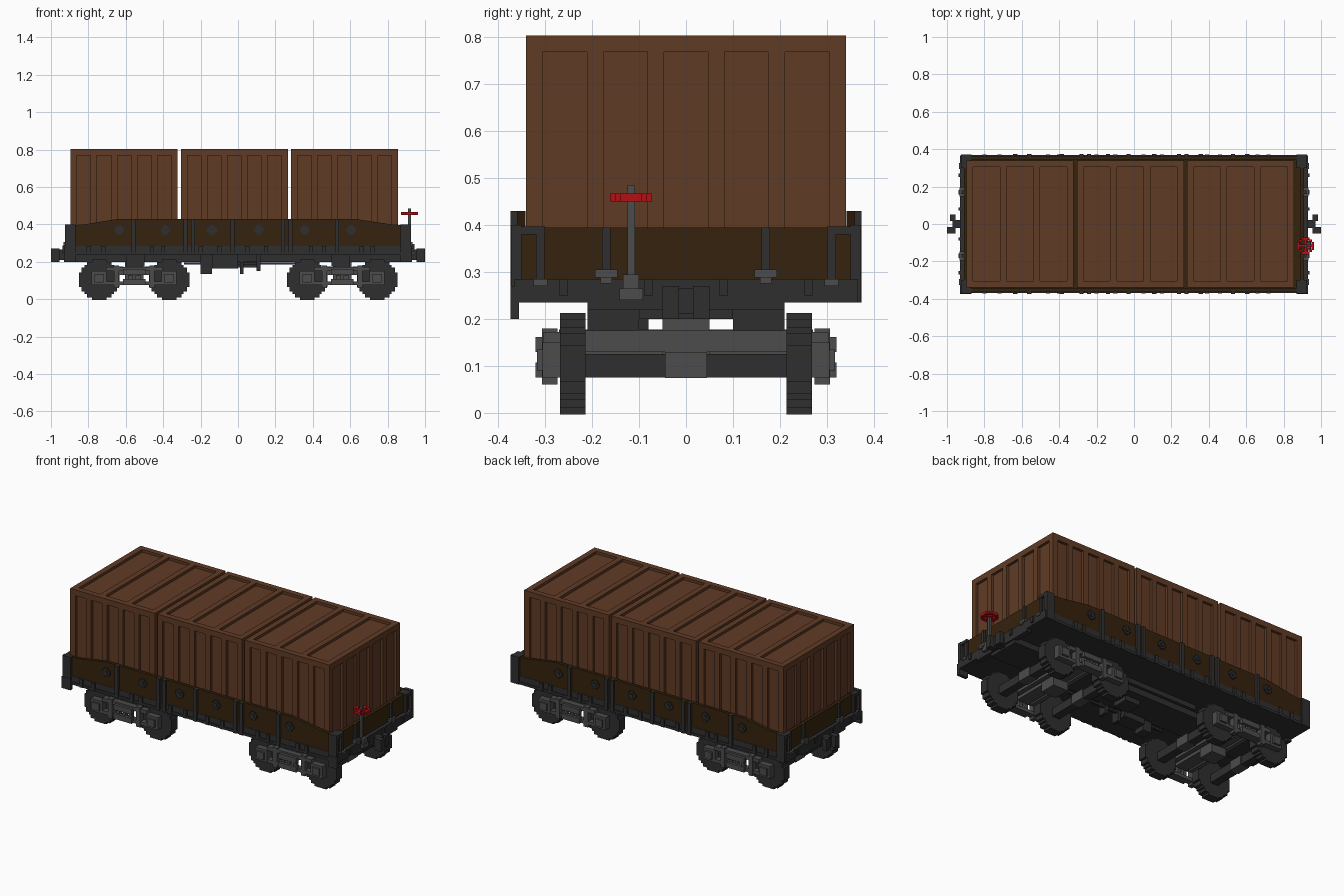
import bpy
import bmesh
from mathutils import Matrix, Vector

default_cube = bpy.data.objects.get("Cube")
if default_cube:
    bpy.data.objects.remove(default_cube, do_unlink=True)


def make_material(name, red, green, blue):
    material = bpy.data.materials.new(name)
    material.use_nodes = True
    material.diffuse_color = (red, green, blue, 1)
    shader = next(n for n in material.node_tree.nodes if n.type == "BSDF_PRINCIPLED")
    shader.inputs["Base Color"].default_value = (red, green, blue, 1)
    return material


crate_brown = make_material("crate brown", .117, .044, .018)
plank_brown = make_material("dark plank brown", .036, .016, .004)
iron_dark = make_material("dark iron", .028, .028, .028)
iron_light = make_material("light iron", .072, .072, .072)
signal_red = make_material("signal red", .45, .005, .008)


class Part:
    """Collects blocks and extruded outlines into one mesh object."""

    def __init__(self, name, material):
        self.name, self.material, self.bm = name, material, bmesh.new()

    def box(self, x, y, z):
        """Adds a block from three (low, high) spans."""
        spans = [sorted(span) for span in (x, y, z)]
        centre = Vector([(low + high) / 2 for low, high in spans])
        size = Vector([high - low for low, high in spans])
        bmesh.ops.create_cube(self.bm, size=1,
                              matrix=Matrix.Translation(centre) @ Matrix.Diagonal(size).to_4x4())

    def block(self, x, y, z, half_x, half_y):
        """Adds a block around a centre x and y with a height span."""
        self.box((x - half_x, x + half_x), (y - half_y, y + half_y), z)

    def outline(self, points, y):
        """Extrudes an x-z outline across a y span."""
        face = self.bm.faces.new([self.bm.verts.new((px, y[0], pz)) for px, pz in points])
        extruded = bmesh.ops.extrude_face_region(self.bm, geom=[face])["geom"]
        moved = [v for v in extruded if isinstance(v, bmesh.types.BMVert)]
        bmesh.ops.translate(self.bm, verts=moved, vec=(0, y[1] - y[0], 0))

    def finish(self):
        bmesh.ops.recalc_face_normals(self.bm, faces=self.bm.faces)
        mesh = bpy.data.meshes.new(self.name)
        self.bm.to_mesh(mesh)
        self.bm.free()
        mesh.materials.append(self.material)
        thing = bpy.data.objects.new(self.name, mesh)
        bpy.context.collection.objects.link(thing)


def stepped_circle(x, z, radius, quarter):
    """Blocky circle: one quarter outline repeated by quarter turns."""
    points = []
    for turn in range(4):
        for a, b in quarter:
            for _ in range(turn):
                a, b = -b, a
            points.append((x + a * radius, z + b * radius))
    return points


COARSE = [(1, -.4), (1, .4), (.7, .4), (.7, .7), (.4, .7)]
FINE = [(1, -.36), (1, .36), (.88, .36), (.88, .6), (.72, .6),
        (.72, .72), (.6, .72), (.6, .88), (.36, .88)]
BOTH = (-1, 1)


def edges(low, high, panels, border, gap):
    """Spans of the raised bars left around equal sunken panels."""
    width = (high - low - 2 * border - gap * (panels - 1)) / panels
    bars = [(low, low + border)]
    for i in range(1, panels):
        start = low + border + i * width + (i - 1) * gap
        bars.append((start, start + gap))
    return bars + [(high - border, high)]


# Three crates: sunken core with raised bars on sides, ends and lid
DEPTH, BORDER, WIDE, BASE, TOP = .016, .035, .34, .285, .803
for label, left in (("left", -.895), ("middle", -.306), ("right", .283)):
    crate = Part(label + "_crate", crate_brown)
    right = left + .572
    crate.box((left + DEPTH, right - DEPTH), (DEPTH - WIDE, WIDE - DEPTH), (BASE, TOP - DEPTH))
    for side in BOTH:
        skin_y = (side * WIDE, side * (WIDE - DEPTH))
        for bar in edges(left, right, 5, BORDER, BORDER):
            crate.box(bar, skin_y, (BASE, TOP))
        crate.box((left, right), skin_y, (TOP - BORDER, TOP))
        crate.box((left, right), (side * WIDE, side * (WIDE - BORDER)), (TOP - DEPTH, TOP))
    for skin_x in ((left, left + DEPTH), (right - DEPTH, right)):
        for bar in edges(-WIDE, WIDE, 5, BORDER, BORDER):
            crate.box(skin_x, bar, (BASE, TOP))
        crate.box(skin_x, (-WIDE, WIDE), (TOP - BORDER, TOP))
    for bar in edges(left, right, 3, BORDER, BORDER):
        crate.box(bar, (-WIDE, WIDE), (TOP - DEPTH, TOP))
    crate.finish()

# Plank tray: floor, sloped-top sides and lower ends
tray = Part("plank_tray", plank_brown)
tray.box((-.9, .9), (-.35, .35), (.27, .29))
side_shape = [(-.91, .28), (.91, .28), (.91, .395), (.82, .4), (.62, .43),
              (-.64, .43), (-.82, .4), (-.91, .395)]
for side in BOTH:
    tray.outline(side_shape, (side * .342, side * .36))
    tray.box((side * .89, side * .91), (-.342, .342), (.28, .395))
tray.finish()

# Underframe: deck, sills, centre beam and cross bearers
frame = Part("underframe", iron_dark)
frame.box((-.92, .92), (-.362, .362), (.235, .285))
frame.box((-.92, .92), (-.1, .1), (.2, .235))
for end in BOTH:
    frame.box((end * .88, end * .93), (-.365, .365), (.235, .285))
    frame.box((end * .9, end * .93), (-.21, .21), (.22, .235))
    for side in BOTH:
        frame.box((end * .5, end * .6), (side * .1, side * .21), (.175, .235))
        frame.box((end * .87, end * .925), (side * .35, side * .372), (.235, .4))
        frame.box((end * .87, end * .925), (side * .3, side * .372), (.38, .397))
for side in BOTH:
    frame.box((-.91, .91), (side * .355, side * .368), (.235, .25))
frame.box((-.93, -.87), (-.374, -.355), (.2, .27))
frame.box((.87, .93), (-.374, -.355), (.2, .27))
frame.finish()

# Side stakes, with short brackets along the sill
stakes = Part("side_stakes", iron_dark)
for side in BOTH:
    for x in (-.56, -.28, -.24, -.03, .24, .28, .53):
        stakes.block(x, side * .364, (.235, .43), .011, .01)
    for x in (-.8, -.72, -.46, -.4, -.2, -.1, .05, .15, .39, .46, .66, .72):
        stakes.block(x, side * .364, (.235, .285), .011, .008)
stakes.finish()

# End stakes and hinges
end_stakes = Part("end_stakes", iron_dark)
hinges = Part("end_hinges", iron_light)
for end in BOTH:
    for y in (-.31, -.17, .17, .31):
        end_stakes.block(end * .914, y, (.27, .395), .008, .009)
    for y in (-.26, -.08, .08, .26):
        end_stakes.block(end * .93, y, (.25, .285), .008, .009)
    for y in (-.17, .17):
        hinges.block(end * .92, y, (.288, .305), .012, .024)
        hinges.block(end * .925, y, (.275, .288), .012, .012)
    for y in (-.31, .31):
        hinges.block(end * .925, y, (.27, .285), .01, .015)
end_stakes.finish()
hinges.finish()

# Bolt heads on the planks
bolts = Part("side_bolts", iron_dark)
for side in BOTH:
    for i in range(6):
        x = -.635 + i * .248
        bolts.outline(stepped_circle(x, .37, .026, COARSE), (side * .355, side * .368))
        bolts.outline(stepped_circle(x, .37, .012, COARSE), (side * .368, side * .374))
bolts.finish()

# Couplers
couplers = Part("couplers", iron_dark)
for end in BOTH:
    couplers.box((end * .92, end * .97), (-.022, .022), (.21, .265))
    couplers.box((end * .955, end), (-.05, -.015), (.2, .27))
    couplers.box((end * .955, end * .985), (.015, .05), (.2, .27))
couplers.finish()

# Brake gear hung beneath the deck
brakes = Part("brake_gear", iron_dark)
brakes.box((-.29, .37), (-.12, -.105), (.185, .197))
brakes.box((-.2, -.14), (-.16, -.09), (.135, .235))
brakes.box((-.14, 0), (-.17, -.08), (.165, .235))
brakes.box((0, .1), (-.05, .05), (.17, .2))
brakes.box((.01, .03), (-.15, -.1), (.135, .2))
brakes.box((.1, .12), (-.15, -.1), (.15, .235))
brakes.box((-.3, .3), (.14, .16), (.205, .235))
brakes.finish()

# Hand brake column and wheel
POST_X, POST_Y = .917, -.117
post = Part("brake_post", iron_light)
post.block(POST_X, POST_Y, (.25, .485), .008, .008)
post.block(POST_X + .01, POST_Y, (.24, .265), .02, .025)
post.block(POST_X + .01, POST_Y, (.265, .295), .016, .017)
post.finish()
wheel = Part("brake_hand_wheel", signal_red)
RIM = (.45, .467)
for s in BOTH:
    wheel.block(POST_X + s * .038, POST_Y, RIM, .007, .022)
    wheel.block(POST_X, POST_Y + s * .038, RIM, .022, .007)
    for t in BOTH:
        wheel.block(POST_X + s * .027, POST_Y + t * .027, RIM, .007, .007)
wheel.block(POST_X, POST_Y, RIM, .034, .007)
wheel.block(POST_X, POST_Y, RIM, .007, .034)
wheel.finish()

# Two bogies: blocky wheels and axles, with lighter side frames
for label, middle in (("left", -.555), ("right", .557)):
    wheels = Part(label + "_bogie_wheels", iron_dark)
    truck = Part(label + "_bogie_frame", iron_light)
    for end in BOTH:
        axle_x = middle + end * .187
        wheels.block(axle_x, 0, (.075, .125), .025, .22)
        truck.block(axle_x, 0, (.074, .13), .03, .045)
        truck.block(middle + end * .07, 0, (.13, .175), .014, .27)
        for side in BOTH:
            wheels.outline(stepped_circle(axle_x, .105, .108, FINE), (side * .214, side * .268))
            truck.block(axle_x, side * .285, (.075, .15), .04, .02)
            truck.block(axle_x, side * .305, (.09, .135), .024, .012)
            truck.block(middle + end * .095, side * .29, (.06, .18), .014, .016)
    truck.block(middle, 0, (.125, .178), .04, .27)
    truck.block(middle, 0, (.075, .2), .05, .05)
    for side in BOTH:
        truck.block(middle, side * .285, (.15, .172), .15, .018)
        truck.block(middle, side * .285, (.075, .095), .19, .018)
        truck.block(middle, side * .31, (.13, .162), .06, .01)
        truck.block(middle, side * .31, (.075, .107), .06, .01)
        for x in (-.04, 0, .04):
            truck.block(middle + x, side * .295, (.09, .155), .01, .012)
    wheels.finish()
    truck.finish()
